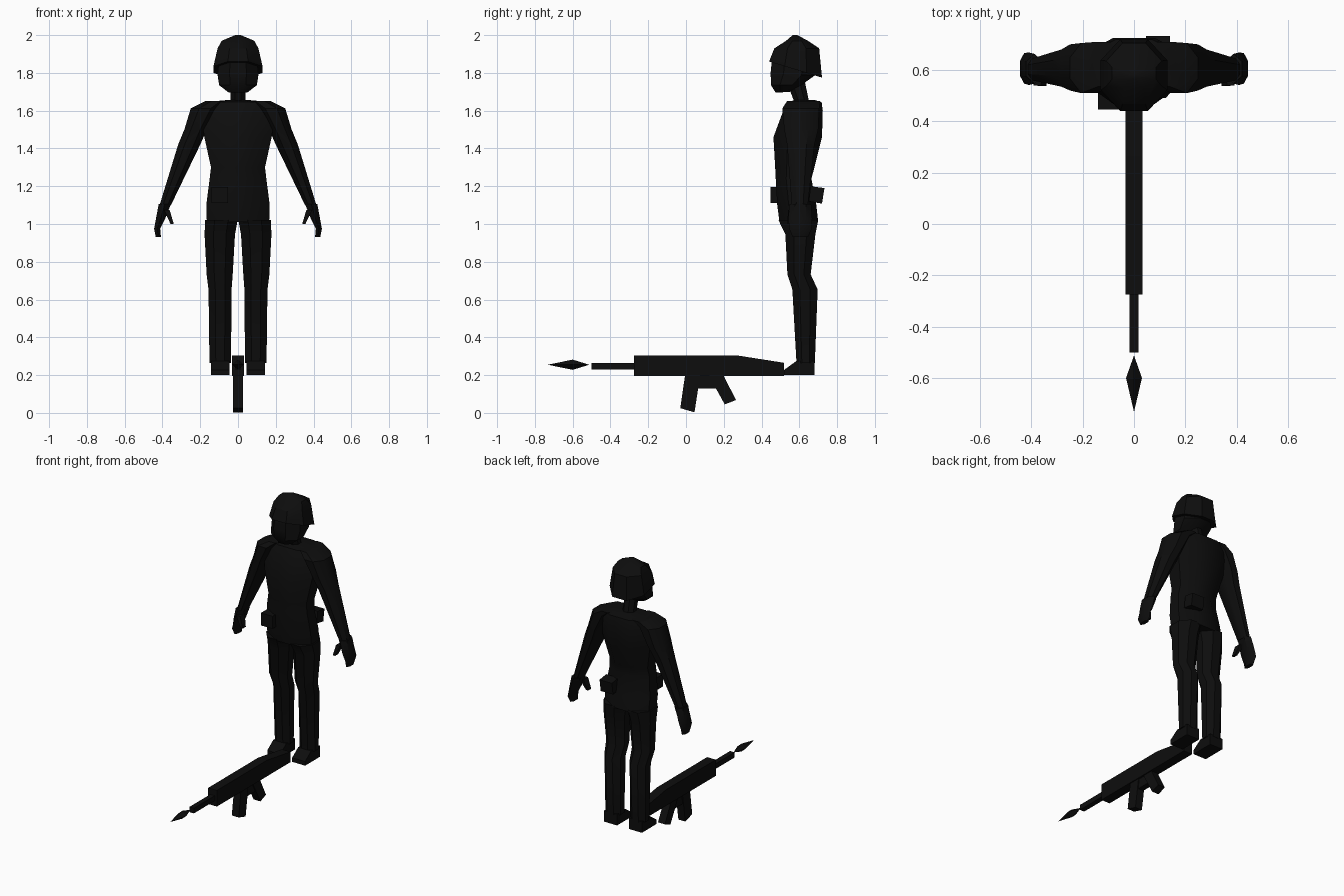
import bpy
import bmesh
import math

default_cube = bpy.data.objects.get("Cube")
if default_cube:
    bpy.data.objects.remove(default_cube, do_unlink=True)

# One flat, nearly black colour for everything
black = bpy.data.materials.new("matte_black")
black.use_nodes = True
black.diffuse_color = (0.004, 0.004, 0.004, 1)
shader = black.node_tree.nodes["Principled BSDF"]
shader.inputs["Base Color"].default_value = black.diffuse_color
shader.inputs["Roughness"].default_value = 1
shader.inputs["Specular IOR Level"].default_value = 0


def finish(name, bm, smooth_angle):
    """Turn a bmesh into a named, shaded object."""
    bmesh.ops.recalc_face_normals(bm, faces=bm.faces[:])
    mesh = bpy.data.meshes.new(name)
    bm.to_mesh(mesh)
    bm.free()
    mesh.materials.append(black)
    obj = bpy.data.objects.new(name, mesh)
    bpy.context.collection.objects.link(obj)
    bpy.ops.object.select_all(action="DESELECT")
    obj.select_set(True)
    bpy.context.view_layer.objects.active = obj
    if smooth_angle:
        bpy.ops.object.shade_smooth_by_angle(angle=math.radians(smooth_angle))
    return obj


def loft(name, rings, side=1, sides=8, smooth_angle=35):
    """Skin rings given as (x range, front y, back y, front z, back z)."""
    bm = bmesh.new()
    loops = []
    half_step = math.pi / sides
    widen = 1 / math.cos(half_step)
    for (x_min, x_max), y_front, y_back, z_front, z_back in rings:
        loop = []
        for i in range(sides):
            angle = (2 * i + 1) * half_step
            u = (1 + widen * math.cos(angle)) / 2
            v = (1 + widen * math.sin(angle)) / 2
            loop.append(bm.verts.new((
                side * (x_min + (x_max - x_min) * u),
                y_front + (y_back - y_front) * v,
                z_front + (z_back - z_front) * v)))
        loops.append(loop)
    for lower, upper in zip(loops, loops[1:]):
        for i in range(sides):
            j = (i + 1) % sides
            bm.faces.new((lower[i], lower[j], upper[j], upper[i]))
    bm.faces.new(loops[0])
    bm.faces.new(loops[-1])
    return finish(name, bm, smooth_angle)


def level(x_min, x_max, y_front, y_back, z):
    """A horizontal ring."""
    return (x_min, x_max), y_front, y_back, z, z


def centred(half_width, y_front, y_back, z_front, z_back=None):
    """A ring symmetric about the middle, optionally tilted."""
    z_end = z_front if z_back is None else z_back
    return (-half_width, half_width), y_front, y_back, z_front, z_end


def prism(name, profile, x_min, x_max):
    """Extrude a side profile of (y, z) points across the width."""
    bm = bmesh.new()
    face = bm.faces.new([bm.verts.new((x_min, y, z)) for y, z in profile])
    moved = bmesh.ops.extrude_face_region(bm, geom=[face])["geom"]
    verts = [item for item in moved if isinstance(item, bmesh.types.BMVert)]
    bmesh.ops.translate(bm, vec=(x_max - x_min, 0, 0), verts=verts)
    return finish(name, bm, 0)


# Head, helmet and neck
loft("head", [
    centred(.05, .475, .55, 1.695, 1.7),
    centred(.1, .45, .61, 1.735),
    centred(.108, .448, .68, 1.8, 1.785),
    centred(.1, .455, .69, 1.87)])
loft("helmet", [
    centred(.13, .44, .72, 1.86, 1.775),
    centred(.108, .468, .705, 1.93),
    centred(.086, .53, .645, 1.97),
    centred(.015, .565, .59, 2)])
loft("neck", [
    centred(.04, .58, .655, 1.63),
    centred(.04, .545, .63, 1.72, 1.75)])

# Torso from crotch to shoulders
loft("torso", [
    centred(.165, .495, .7, 1.01),
    centred(.168, .483, .69, 1.1),
    centred(.15, .475, .664, 1.24),
    centred(.143, .472, .68, 1.3),
    centred(.178, .463, .72, 1.46),
    centred(.2, .515, .724, 1.6),
    centred(.175, .535, .718, 1.645),
    centred(.05, .58, .68, 1.657)])

# Arms, hands, legs and feet on both sides
for side, word in ((1, "left"), (-1, "right")):
    loft(word + "_arm", [
        level(.06, .175, .535, .71, 1.65),
        level(.1, .25, .51, .705, 1.612),
        level(.165, .284, .52, .7, 1.5),
        level(.2, .317, .535, .68, 1.42),
        level(.355, .415, .56, .645, 1.1)], side)
    loft(word + "_hand", [
        level(.355, .42, .555, .655, 1.105),
        level(.385, .434, .55, .66, 1.03),
        level(.412, .444, .555, .658, .975),
        level(.408, .435, .57, .64, .93)], side, sides=6)
    loft(word + "_thumb", [
        level(.362, .392, .54, .59, 1.075),
        level(.34, .357, .537, .57, 1)], side, sides=4)
    loft(word + "_leg", [
        level(.037, .151, .585, .682, .265),
        level(.034, .156, .563, .697, .653),
        level(.028, .166, .537, .66, .733),
        level(.016, .177, .526, .685, .945),
        level(.002, .174, .49, .7, 1.02)], side)
    prism(word + "_boot", [
        (.52, .2), (.68, .2), (.68, .275), (.585, .275), (.52, .228)],
        side * .045, side * .143)

# Belt pouches, one in front and one behind
prism("front_pouch", [
    (.447, 1.11), (.52, 1.11), (.52, 1.195), (.447, 1.195)], -.14, -.052)
prism("back_pouch", [
    (.65, 1.12), (.72, 1.108), (.733, 1.19), (.66, 1.2)], .047, .14)

# Rifle lying in front of the feet
prism("rifle_body", [
    (-.275, .195), (.52, .195), (.52, .265), (.265, .305), (-.275, .305)],
    -.033, .033)
prism("rifle_barrel", [
    (-.5, .23), (-.27, .23), (-.27, .265), (-.5, .265)], -.017, .017)
prism("rifle_magazine", [
    (-.005, .2), (-.03, .025), (.045, .003), (.075, .2)], -.026, .026)
prism("trigger_guard", [
    (.06, .13), (.16, .13), (.16, .2), (.06, .2)], -.02, .02)
prism("rifle_grip", [
    (.12, .2), (.205, .045), (.265, .068), (.197, .2)], -.026, .026)

# Muzzle flash: a stretched four-sided diamond ahead of the barrel
bm = bmesh.new()
tip, tail = (bm.verts.new((0, y, .255)) for y in (-.732, -.512))
waist = [bm.verts.new((x, -.6, .255 + z))
         for x, z in ((.031, 0), (0, .027), (-.031, 0), (0, -.027))]
for i in range(4):
    for end in (tip, tail):
        bm.faces.new((waist[i - 1], waist[i], end))
finish("muzzle_flash", bm, 0)
